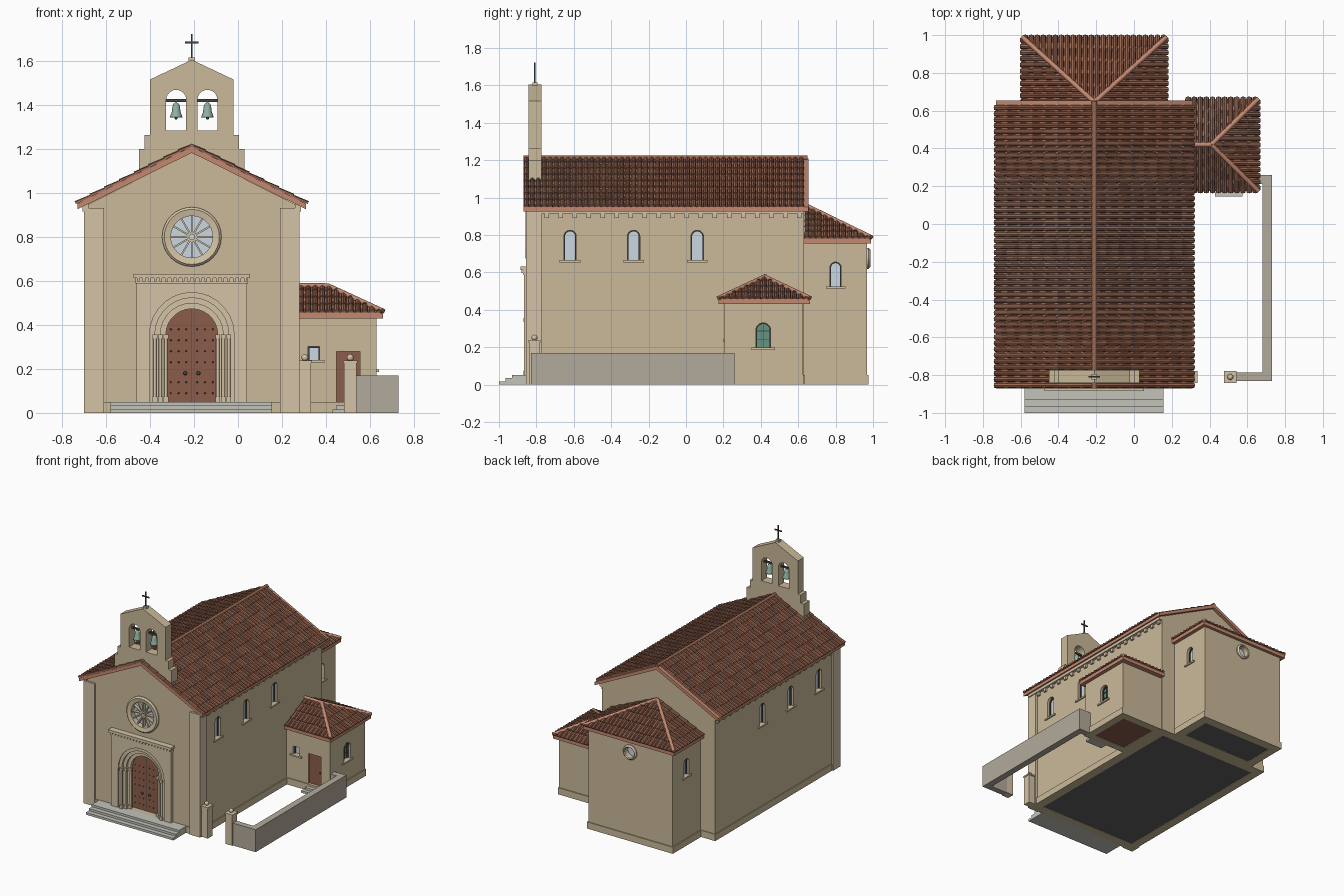
import bpy, bmesh, random
from math import pi, sin, cos
from mathutils import Vector, Matrix

if "Cube" in bpy.data.objects:
    bpy.data.objects.remove(bpy.data.objects["Cube"])

random.seed(4)
T, R, V = Matrix.Translation, Matrix.Rotation, Vector
CX = -0.21  # nave axis


def mat(name, *c):
    m = bpy.data.materials.new(name)
    m.diffuse_color = (*c, 1)
    m.use_nodes = True
    m.node_tree.nodes["Principled BSDF"].inputs["Base Color"].default_value = m.diffuse_color
    return m


WALL = mat("plaster", .60, .49, .32)
TRIM = mat("trim_stone", .66, .55, .38)
STEP = mat("step_stone", .55, .55, .50)
YARD = mat("yard_stone", .45, .40, .33)
CLAY = mat("clay_edge", .55, .25, .16)
TILES = [mat("tile_%d" % i, *c) for i, c in enumerate(
    [(.27, .115, .07), (.32, .14, .085), (.23, .095, .06)])]
WOOD = mat("door_wood", .26, .11, .07)
GLASS = mat("glass", .60, .68, .76)
GREEN = mat("green_glass", .13, .30, .22)
BRONZE = mat("bell_bronze", .27, .45, .36)
IRON = mat("iron", .06, .06, .065)
FLOOR = mat("floor", .12, .12, .12)


def finish(name, bm, m, M=Matrix(), smooth=False, fix=True):
    bm.transform(M)
    if fix:
        bmesh.ops.recalc_face_normals(bm, faces=bm.faces)
    for f in bm.faces:
        f.smooth = smooth and len(f.verts) <= 4
    me = bpy.data.meshes.new(name)
    bm.to_mesh(me)
    bm.free()
    for k in (m if isinstance(m, list) else [m]):
        me.materials.append(k)
    o = bpy.data.objects.new(name, me)
    bpy.context.collection.objects.link(o)
    return o


def prism(name, pts, y0, y1, m=WALL, M=Matrix()):
    bm = bmesh.new()
    f = bm.faces.new([bm.verts.new((x, y0, z)) for x, z in pts])
    g = bmesh.ops.extrude_face_region(bm, geom=[f])["geom"]
    bm.faces.new([v for v in f.verts]) if not f.is_valid else None
    bmesh.ops.translate(bm, vec=(0, y1 - y0, 0), verts=[e for e in g if isinstance(e, bmesh.types.BMVert)])
    return finish(name, bm, m, M)


def box(name, x0, x1, y0, y1, z0, z1, m=WALL, M=Matrix()):
    return prism(name, [(x0, z0), (x1, z0), (x1, z1), (x0, z1)], y0, y1, m, M)


def lathe(name, prof, m, M, n=24, closed=False, smooth=True):
    bm = bmesh.new()
    rings = [[bm.verts.new((r * cos(2*pi*i/n), r * sin(2*pi*i/n), z)) for i in range(n)] for r, z in prof]
    for a, b in zip(rings, rings[1:] + (rings[:1] if closed else [])):
        for i in range(n):
            bm.faces.new((a[i], a[(i+1) % n], b[(i+1) % n], b[i]))
    if not closed:
        bm.faces.new(rings[0])
        bm.faces.new(rings[-1])
    return finish(name, bm, m, M, smooth)


def rod(name, p, q, r, m, n=8):
    d = V(q) - V(p)
    M = T(p) @ d.to_track_quat('Z', 'Y').to_matrix().to_4x4()
    return lathe(name, [(r, 0), (r, d.length)], m, M, n, smooth=n > 6)


def ball(name, c, r, m, n=12):
    return lathe(name, [(max(r*sin(pi*k/8), r*.02), -r*cos(pi*k/8)) for k in range(9)], m, T(c), n)


def arch(w, z0, zt, n=14):
    r = w / 2
    return [(-r, z0)] + [(-r*cos(pi*k/n), zt - r + r*sin(pi*k/n)) for k in range(n+1)] + [(r, z0)]


def cut(o, cutters):
    bpy.context.view_layer.objects.active = o
    for c in cutters:
        c.hide_render = True
        b = o.modifiers.new("cut", 'BOOLEAN')
        b.operation, b.object, b.solver = 'DIFFERENCE', c, 'EXACT'
        bpy.ops.object.modifier_apply(modifier=b.name)
        bpy.data.objects.remove(c)


def window(name, M, w, z0, zt, pane=GLASS, arched=True, bars=0):
    shape = arch if arched else (lambda a, b, c: [(-a/2, b), (-a/2, c), (a/2, c), (a/2, b)])
    prism(name + "_pane", shape(w, z0, zt), .028, .034, pane, M)
    prism(name + "_frame", shape(w, z0, zt) + shape(w-.012, z0, zt-.006)[::-1], .018, .028, IRON, M)
    box(name + "_sill", -w/2-.022, w/2+.022, -.01, .03, z0-.012, z0, TRIM, M)
    for k in range(bars):
        z = z0 + (zt-z0) * (k+1) / (bars+1)
        box(name + "_bar", -w/2, w/2, .022, .028, z-.002, z+.002, IRON, M)
    if bars:
        box(name + "_mullion", -.002, .002, .022, .028, z0, zt, IRON, M)
    return prism(name + "_cutter", shape(w, z0, zt), -.03, .09, WALL, M)


def oculus(name, M, r, ro):
    M = M @ R(pi/2, 4, 'X')
    lathe(name + "_ring", [(r, -.02), (r, .012), (ro-.01, .018), (ro, .008), (ro, -.01)], TRIM, M, 32, True, False)
    lathe(name + "_glass", [(r+.004, -.035), (r+.004, -.03)], GLASS, M, 32, smooth=False)
    return lathe(name + "_cutter", [(r+.002, -.1), (r+.002, .05)], WALL, M, 32)


def side(s, x, y):  # frame for a wall facing +x or -x
    return T((x, y, 0)) @ R(s*pi/2, 4, 'Z')


def plinth(name, x0, x1, y0, y1, t):
    o = box(name + "_plinth", x0-.007, x1+.007, y0-.007, y1+.007, 0, .05)
    cut(o, [box("inner", x0+t, x1-t, y0+t, y1-t, -.1, .2)])


def tiles(name, e0, e1, r0, r1, pitch=.032, step=.075):
    e0, e1, r0, r1 = map(V, (e0, e1, r0, r1))
    if (e1-e0).cross(r0-e0).z < 0:
        e0, e1, r0, r1 = e1, e0, r1, r0
    L, u = (e1-e0).length, (e1-e0).normalized()
    a, b = (r0-e0).dot(u), (r1-e0).dot(u)
    up = r0-e0-u*a
    H, v = up.length, up.normalized()
    n = u.cross(v)
    bm = bmesh.new()
    cnt = round(L/pitch)
    for i in range(cnt):
        s = (i+.5)*L/cnt
        h = H*min(1, s/a if a > .001 else 1, (L-s)/(L-b) if L-b > .001 else 1)
        t = 0
        while t < h-.004:
            t1 = min(t+step, h)
            ring = [[bm.verts.new(e0+u*(s+r*cos(k*pi/4))+v*w+n*(r*sin(k*pi/4)+l)) for k in range(5)]
                    for w, r, l in ((t-.006, .0145, .002), (t1, .012, -.001))]
            fs = [bm.faces.new((ring[0][k], ring[1][k], ring[1][k+1], ring[0][k+1])) for k in range(4)]
            fs.append(bm.faces.new(ring[0]))
            mi = random.choice((0, 0, 1, 2))
            for f in fs:
                f.material_index = mi
            t = t1
    return finish(name, bm, TILES, fix=False)


def hip_deck(name, pts):
    bm = bmesh.new()
    for p in pts:
        bm.verts.new(p)
    bmesh.ops.convex_hull(bm, input=bm.verts)
    return finish(name, bm, CLAY)


C = T((CX, 0, 0))
# nave: gabled shell with plinth, floor and windows
nave = prism("nave_walls", [(-.475, 0), (.475, 0), (.475, .945), (0, 1.184), (-.475, .945)], -.84, .63, WALL, C)
cuts = [box("inner", -.415, .415, -.77, .57, -.1, .88, WALL, C),
        prism("door_cutter", arch(.385, .05, .547), -.9, -.74, WALL, C),
        oculus("rose_window", T((CX, -.84, .80)), .095, .135)]
for s in (1, -1):
    for y in (-.62, -.28, .06):
        cuts.append(window("nave_window", side(s, CX+s*.475, y), .066, .665, .825))
cut(nave, cuts)
plinth("nave", CX-.475, CX+.475, -.84, .63, .06)
box("nave_floor", -.416, .416, -.771, .571, .003, .012, FLOOR, C)
for s in (1, -1):
    M = C @ Matrix.Scale(s, 4, (1, 0, 0))
    box("corner_pilaster", .40, .49, -.855, -.77, 0, .932, TRIM, M)
    box("eave_cornice", .47, .497, -.85, .63, .915, .95, TRIM, M)
    for k in range(19):
        y = -.745 + k*.075
        box("corbel", .47, .49, y-.012, y+.012, .89, .916, TRIM, M)
# nave roof
prism("nave_roof_deck", [(-.52, .925), (0, 1.182), (.52, .925), (.52, .95), (0, 1.21), (-.52, .95)], -.87, .655, CLAY, C)
for s in (1, -1):
    x = CX+s*.52
    tiles("nave_tiles", (x, -.87, .95), (x, .632, .95), (CX, -.87, 1.21), (CX, .632, 1.21))
rod("nave_ridge", (CX, -.87, 1.21), (CX, .65, 1.21), .014, TILES[1])

# rose tracery
for k in range(12):
    box("rose_spoke", -.004, .004, -.01, .012, .018, .098, TRIM, T((CX, -.83, .80)) @ R(k*pi/6, 4, 'Y'))
lathe("rose_hub", [(.012, -.01), (.012, .014), (.024, .014), (.024, -.01)], TRIM, T((CX, -.83, .80)) @ R(pi/2, 4, 'X'), 16, True, False)

# portal: frame, stepped arches, columns, cornice, door
prism("portal_frame", [(-.252, .05), (-.252, .588), (.252, .588), (.252, .05)] + arch(.385, .05, .547)[::-1], -.865, -.80, TRIM, C)
for k, r in enumerate((.193, .168, .143)):
    y = -.857 + k*.017
    prism("portal_arch", arch(2*r, .05, .355+r) + arch(2*r-.05, .05, .33+r)[::-1], y, -.785, TRIM, C)
    for s in (1, -1):
        x = CX + s*(r-.025)
        rod("portal_column", (x, y-.002, .07), (x, y-.002, .345), .0075, TRIM, 10)
        box("column_base", x-.011, x+.011, y-.013, y+.01, .05, .075, TRIM)
        box("column_capital", x-.011, x+.011, y-.013, y+.01, .335, .357, TRIM)
box("portal_cornice", -.256, .256, -.872, -.83, .588, .612, TRIM, C)
box("portal_cornice_top", -.264, .264, -.885, -.83, .612, .632, TRIM, C)
for k in range(20):
    x = -.243 + k*.0256
    box("dentil", x-.006, x+.006, -.879, -.86, .597, .613, TRIM, C)
prism("church_door", arch(.238, .05, .474), -.80, -.785, WOOD, C)
box("door_seam", -.002, .002, -.802, -.79, .05, .473, IRON, C)
for s in (1, -1):
    ball("door_knob", (CX+s*.03, -.807, .18), .009, IRON)
    for x in (.025, .06, .095):
        for z in (.09, .14, .23, .28, .33, .38):
            ball("door_stud", (CX+s*x, -.80, z), .004, IRON, 6)
for y, z0, z1 in ((-1, 0, .017), (-.965, .017, .034), (-.93, .034, .05)):
    box("front_step", -.58, .155, y, -.80, z0, z1, STEP)

# bell gable
bell_wall = prism("bell_gable", [(-.24, 1.0), (.24, 1.0), (.24, 1.2), (.214, 1.2), (.214, 1.263), (.19, 1.263), (.19, 1.515), (0, 1.605),
                                 (-.19, 1.515), (-.19, 1.263), (-.214, 1.263), (-.214, 1.2), (-.24, 1.2)], -.843, -.773, WALL, C)
cut(bell_wall, [prism("opening", arch(.091, 1.283, 1.468), -.9, -.7, WALL, T((CX+s*.071, 0, 0))) for s in (1, -1)])
box("cross_block", -.014, .014, -.822, -.794, 1.59, 1.615, TRIM, C)
box("cross_post", -.004, .004, -.812, -.804, 1.61, 1.722, IRON, C)
box("cross_arm", -.03, .03, -.812, -.804, 1.68, 1.688, IRON, C)
for s in (1, -1):
    x = CX+s*.071
    box("bell_beam", x-.047, x+.047, -.815, -.801, 1.414, 1.426, IRON)
    lathe("bell", [(.024, 0), (.029, 0), (.026, .01), (.02, .025), (.017, .05), (.013, .062), (.004, .068), (.004, .076)], BRONZE, T((x, -.808, 1.342)), 20)
    ball("bell_clapper", (x, -.808, 1.34), .007, IRON)

# apse
apse = box("apse_walls", -.565, .145, .62, .968, 0, .765)
cut(apse, [box("inner", -.505, .085, .65, .908, -.1, .70)]
    + [window("apse_window", side(s, CX+s*.355, .80), .06, .525, .655) for s in (1, -1)]
    + [oculus("apse_oculus", T((CX, .968, .675)) @ R(pi, 4, 'Z'), .04, .056)])
plinth("apse", -.565, .145, .62, .968, .06)
box("apse_floor", -.506, .086, .645, .909, .003, .012, FLOOR)

# sacristy
sac = box("sacristy_walls", .26, .63, .207, .625, 0, .44)
cut(sac, [box("inner", .275, .58, .257, .575, -.1, .40),
          window("sacristy_front_window", T((.345, .207, 0)), .052, .24, .302, GLASS, False),
          window("sacristy_side_window", side(1, .63, .413), .08, .198, .33, GREEN, True, 2),
          box("opening", .447, .555, .1, .3, .035, .28)])
plinth("sacristy", .26, .63, .207, .625, .05)
box("sacristy_floor", .27, .581, .256, .576, .003, .012, WOOD)
box("sacristy_door", .447, .555, .222, .235, .03, .28, WOOD)
ball("sacristy_door_knob", (.54, .218, .15), .006, IRON)
box("sacristy_step", .43, .575, .145, .21, 0, .016, STEP)
box("sacristy_step_top", .445, .56, .172, .21, .016, .033, STEP)

# hipped roofs of apse and sacristy
A, B, P = (.172, .99, .782), (-.592, .99, .782), (CX, .645, .952)
A0, B0 = (.172, .63, .782), (-.592, .63, .782)
hip_deck("apse_roof_deck", [A, B, A0, B0, P] + [(p[0], p[1], .755) for p in (A, B, A0, B0)])
tiles("apse_tiles_back", A, B, P, P)
tiles("apse_tiles_right", A0, A, P, P)
tiles("apse_tiles_left", B0, B, P, P)
D, E, D0, E0 = (.658, .175, .457), (.658, .662, .457), (.27, .175, .457), (.27, .662, .457)
Q, Q0 = (.41, .42, .573), (.27, .42, .573)
hip_deck("sacristy_roof_deck", [D, E, D0, E0, Q, Q0] + [(p[0], p[1], .43) for p in (D, E, D0, E0)])
tiles("sacristy_tiles_front", D0, D, Q0, Q)
tiles("sacristy_tiles_back", E0, E, Q0, Q)
tiles("sacristy_tiles_right", D, E, Q, Q)
for a, b in ((A, P), (B, P), (D, Q), (E, Q), (Q0, Q)):
    rod("hip_cap", V(a)+V((0, 0, .005)), V(b)+V((0, 0, .003)), .013, CLAY)

# yard wall and gate posts
box("yard_wall_side", .68, .73, -.83, .26, 0, .17, YARD)
box("yard_wall_front", .53, .68, -.83, -.785, 0, .17, YARD)
box("yard_wall_return", .625, .68, .212, .26, 0, .17, YARD)
for x in (.304, .51):
    box("gate_post", x-.028, x+.028, -.838, -.782, 0, .226, TRIM)
    box("gate_post_cap", x-.033, x+.033, -.843, -.777, .226, .237, TRIM)
    ball("gate_post_ball", (x, -.81, .251), .016, TRIM)
